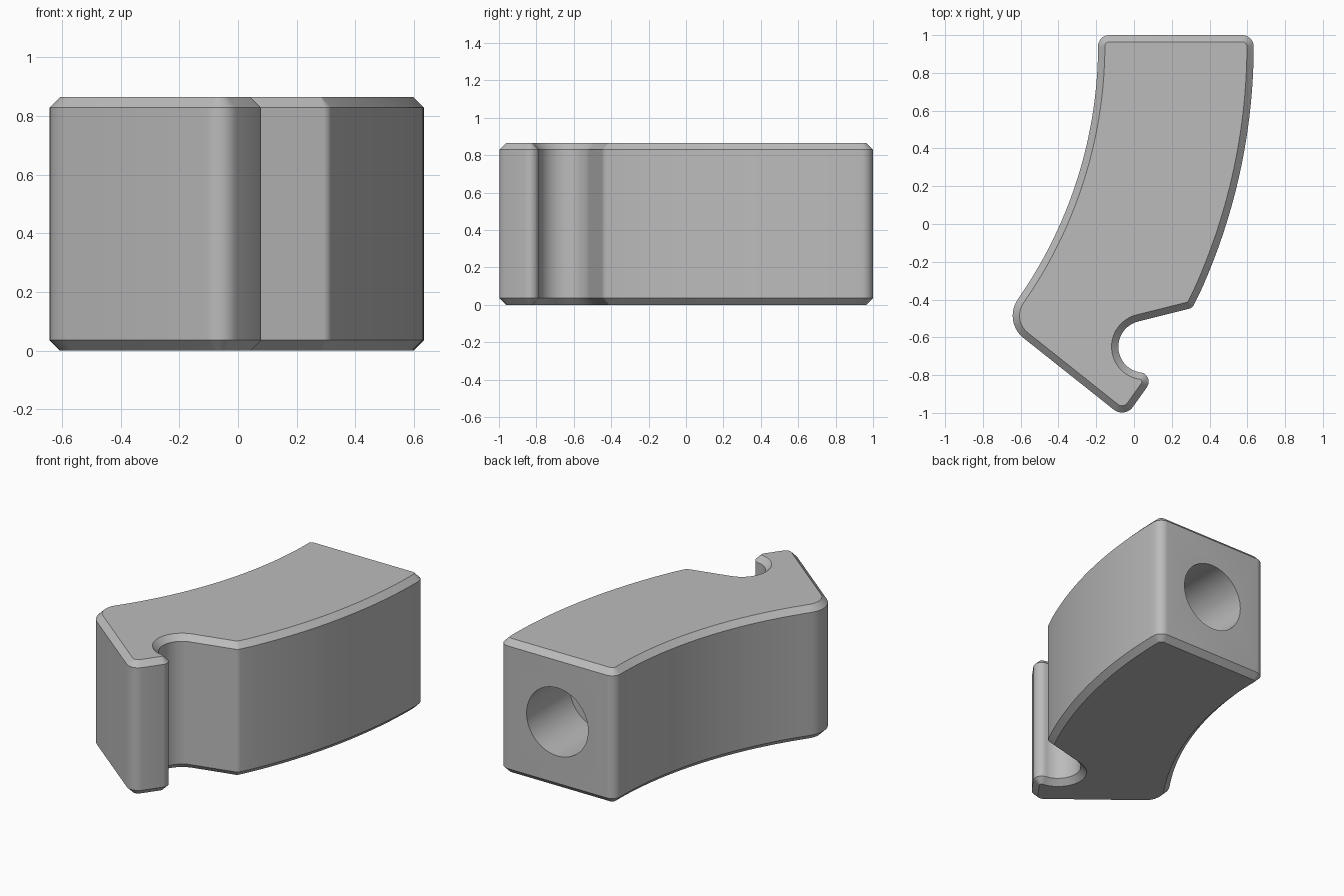
import bpy, bmesh, math
from mathutils import Vector

cube = bpy.data.objects.get("Cube")
if cube:
    bpy.data.objects.remove(cube)

HEIGHT, CHAMFER = 0.865, 0.036
BEND = Vector((-2.54, 0.95))          # shared centre of both curved walls


def arc(centre, radius, start, end, steps):
    angles = [math.radians(start + (end - start) * i / steps) for i in range(steps + 1)]
    return [centre + radius * Vector((math.cos(a), math.sin(a))) for a in angles]


def fillet(before, corner, after, radius, steps=8):
    """Rounded corner between two straight runs."""
    a, b = (before - corner).normalized(), (after - corner).normalized()
    half = a.angle(b) / 2
    centre = corner + (a + b).normalized() * radius / math.sin(half)
    reach = radius / math.tan(half)
    p, q = corner + a * reach - centre, corner + b * reach - centre
    turn = p.angle(q)
    return [centre + (p * math.sin(turn * (1 - i / steps)) + q * math.sin(turn * i / steps))
            / math.sin(turn) for i in range(steps + 1)]


# Outline, counter-clockwise seen from above
outer = arc(BEND, 3.174, -24.5, -0.9, 24)
inner = arc(BEND, 2.35, -1.3, -33.9, 28)
notch = arc(Vector((0.055, -0.65)), 0.138, 258, 104, 20)
back_right, back_left = Vector((0.633, 1)), Vector((-0.191, 1))
heel, tip = Vector((-0.694, -0.517)), Vector((-0.049, -1.029))
hook, shoulder = Vector((0.125, -0.785)), Vector((0.309, -0.444))
outline = (outer
           + fillet(outer[-1], back_right, back_left, 0.06)
           + fillet(back_right, back_left, inner[0], 0.06)
           + inner
           + fillet(inner[-1], heel, tip, 0.15, 10)
           + fillet(heel, tip, hook, 0.07)
           + fillet(tip, hook, notch[0], 0.05)
           + notch
           + fillet(notch[-1], shoulder, outer[0], 0.04, 6))

# Drop near-duplicate points where runs meet
points = []
for p in outline:
    if not points or (p - points[-1]).length > 0.003:
        points.append(p)
count = len(points)


def inset(i):
    """Outline point moved inward by the chamfer width."""
    d1 = (points[i] - points[i - 1]).normalized()
    d2 = (points[(i + 1) % count] - points[i]).normalized()
    n = Vector((-d1.y - d2.y, d1.x + d2.x)).normalized()
    return points[i] + n * CHAMFER


# Body: four stacked rings with chamfered rims
small = [inset(i) for i in range(count)]
bm = bmesh.new()
levels = [(small, 0), (points, CHAMFER), (points, HEIGHT - CHAMFER), (small, HEIGHT)]
rings = [[bm.verts.new((p.x, p.y, z)) for p in ring] for ring, z in levels]
for low, high in zip(rings, rings[1:]):
    for i in range(count):
        j = (i + 1) % count
        bm.faces.new((low[i], low[j], high[j], high[i]))
bm.faces.new(rings[0][::-1])
bm.faces.new(rings[-1])
bmesh.ops.recalc_face_normals(bm, faces=bm.faces)
mesh = bpy.data.meshes.new("curved_block")
bm.to_mesh(mesh)
bm.free()
block = bpy.data.objects.new("curved_block", mesh)
bpy.context.collection.objects.link(block)

grey = bpy.data.materials.new("plain_grey")
grey.use_nodes = True
grey.diffuse_color = (0.5, 0.5, 0.5, 1)
grey.node_tree.nodes["Principled BSDF"].inputs["Base Color"].default_value = (0.5, 0.5, 0.5, 1)
mesh.materials.append(grey)

# Round blind hole in the back end
DEPTH = 0.44
bpy.ops.mesh.primitive_cylinder_add(vertices=64, radius=0.22, depth=2 * DEPTH,
                                    location=(0.22, 1, HEIGHT / 2),
                                    rotation=(math.pi / 2, 0, 0))
cutter = bpy.context.object
cutter.name = "hole_cutter"
cutter.hide_render = True
cutter.data.materials.append(grey)
cut = block.modifiers.new("back_hole", 'BOOLEAN')
cut.operation, cut.solver, cut.object = 'DIFFERENCE', 'EXACT', cutter

bpy.ops.object.select_all(action='DESELECT')
block.select_set(True)
bpy.context.view_layer.objects.active = block
bpy.ops.object.modifier_apply(modifier=cut.name)
bpy.data.objects.remove(cutter)
bpy.ops.object.shade_smooth_by_angle(angle=math.radians(30))
